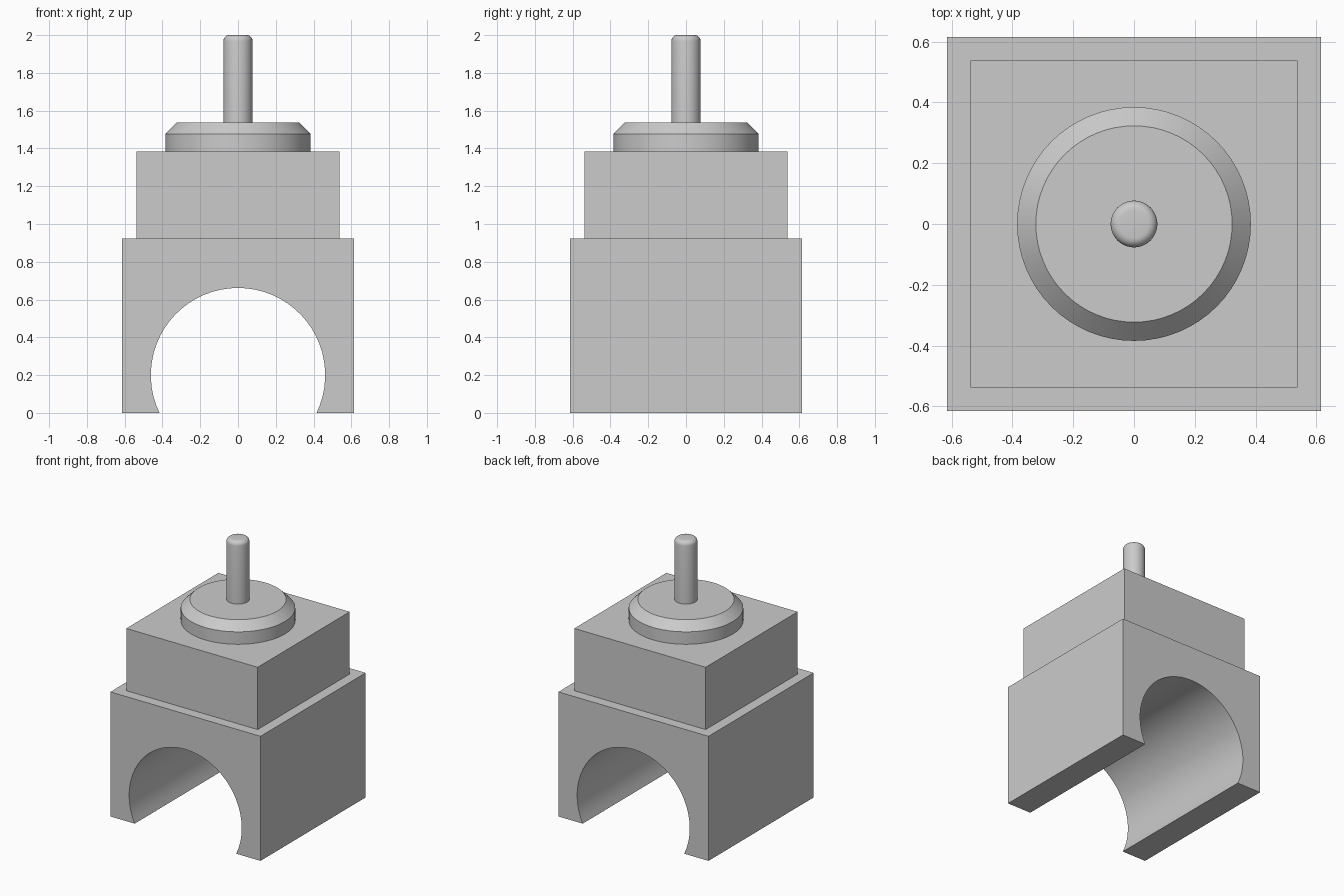
import bpy, math
import bmesh

U = 2 / 13  # design unit: the model is 13 units tall

if "Cube" in bpy.data.objects:
    bpy.data.objects.remove(bpy.data.objects["Cube"], do_unlink=True)

grey = bpy.data.materials.new("plain grey")
grey.use_nodes = True
colour = (0.6, 0.6, 0.6, 1)
grey.diffuse_color = colour
grey.node_tree.nodes["Principled BSDF"].inputs["Base Color"].default_value = colour


def finish(name, bm):
    bmesh.ops.recalc_face_normals(bm, faces=bm.faces)
    mesh = bpy.data.meshes.new(name)
    bm.to_mesh(mesh)
    bm.free()
    mesh.materials.append(grey)
    obj = bpy.data.objects.new(name, mesh)
    bpy.context.collection.objects.link(obj)
    bpy.ops.object.select_all(action='DESELECT')
    obj.select_set(True)
    bpy.context.view_layer.objects.active = obj
    bpy.ops.object.shade_smooth_by_angle(angle=math.radians(30))
    return obj


def extruded(name, outline, depth):
    """Extrude an x-z outline through the depth, centred on y = 0."""
    bm = bmesh.new()
    face = bm.faces.new([bm.verts.new((x, -depth / 2, z)) for x, z in outline])
    made = bmesh.ops.extrude_face_region(bm, geom=[face])["geom"]
    verts = [v for v in made if isinstance(v, bmesh.types.BMVert)]
    bmesh.ops.translate(bm, verts=verts, vec=(0, depth, 0))
    return finish(name, bm)


def turned(name, profile, segments):
    """Revolve a radius-height profile about z."""
    bm = bmesh.new()
    verts = [bm.verts.new((r, 0, z)) for r, z in profile]
    edges = [bm.edges.new(pair) for pair in zip(verts, verts[1:])]
    bmesh.ops.spin(bm, geom=verts + edges, axis=(0, 0, 1), cent=(0, 0, 0),
                   angle=math.tau, steps=segments)
    bmesh.ops.remove_doubles(bm, verts=bm.verts, dist=1e-5)
    bmesh.ops.holes_fill(bm, edges=[e for e in bm.edges if e.is_boundary], sides=0)
    return finish(name, bm)


# Saddle block with a round channel running front to back
half, top = 4 * U, 6 * U
radius, centre = 3 * U, 1.3 * U
low = -math.asin(centre / radius)
steps = 40
arch = []
for i in range(steps + 1):
    a = low + (math.pi - 2 * low) * i / steps
    arch.append((radius * math.cos(a), centre + radius * math.sin(a)))
arch[0] = (arch[0][0], 0)
arch[-1] = (arch[-1][0], 0)
extruded("saddle_block", [(-half, 0), (-half, top), (half, top), (half, 0)] + arch, 2 * half)

# Square upper block
w = 3.5 * U
extruded("upper_block", [(-w, 6 * U), (w, 6 * U), (w, 9 * U), (-w, 9 * U)], 2 * w)

# Chamfered round collar
cut = 0.4 * U
turned("collar", [(2.5 * U, 9 * U), (2.5 * U, 10 * U - cut), (2.5 * U - cut, 10 * U)], 64)

# Pin with a rounded tip
r, fillet = 0.5 * U, 0.2 * U
tip = [(r - fillet + fillet * math.cos(a), 13 * U - fillet + fillet * math.sin(a))
       for a in (math.pi / 2 * i / 6 for i in range(7))]
turned("pin", [(r, 10 * U)] + tip, 48)
